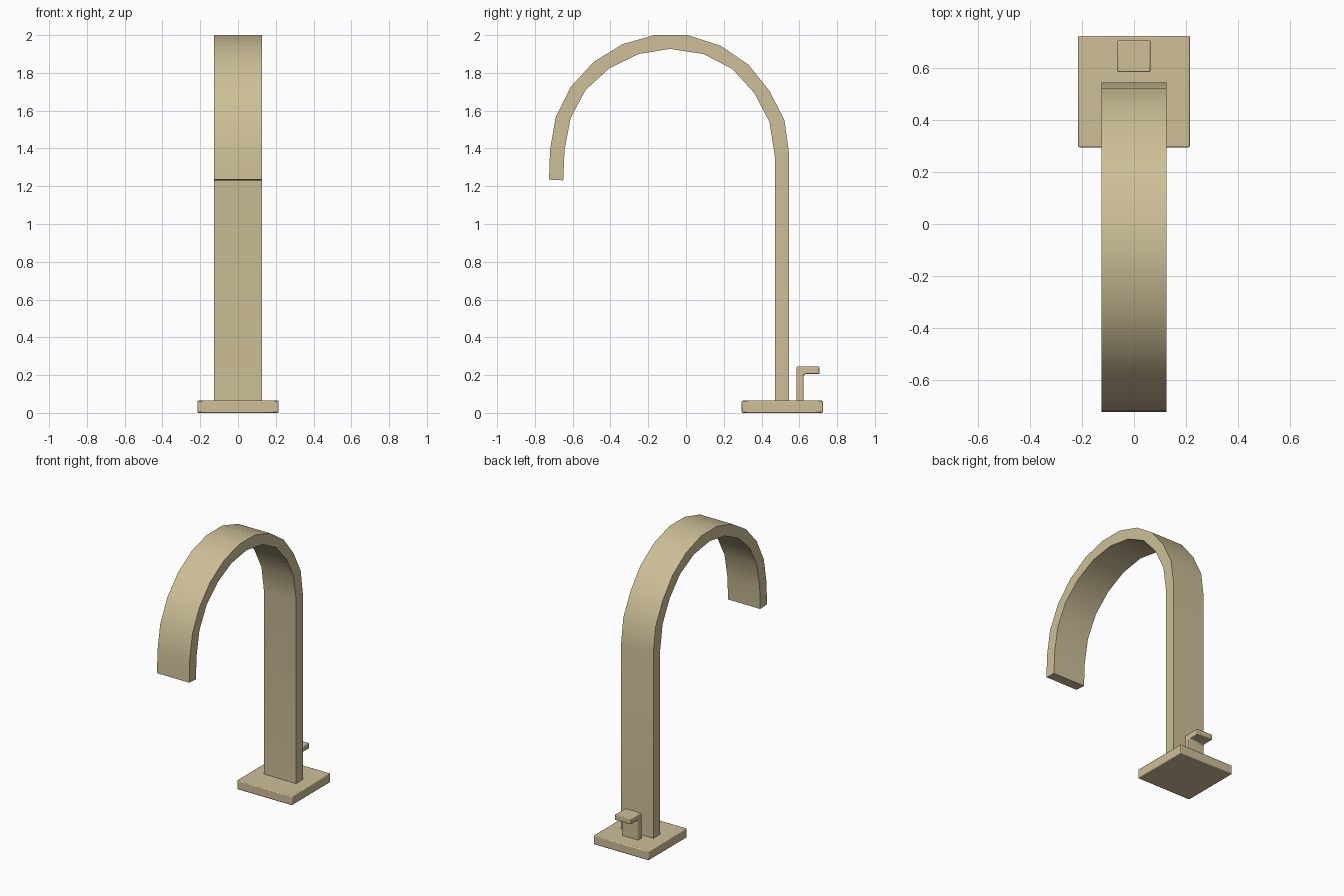
import bpy, bmesh, math

if "Cube" in bpy.data.objects:
    bpy.data.objects.remove(bpy.data.objects["Cube"], do_unlink=True)

# Brushed brass finish shared by every part
brass = bpy.data.materials.new("pale_brass")
brass.use_nodes = True
COLOR = (0.61, 0.52, 0.31, 1.0)
brass.diffuse_color = COLOR
brass.node_tree.nodes["Principled BSDF"].inputs["Base Color"].default_value = COLOR


def extrude_profile(name, profile, half_width, bevel=0.0):
    """Extrude a closed (y, z) profile symmetrically along x."""
    bm = bmesh.new()
    face = bm.faces.new([bm.verts.new((-half_width, y, z)) for y, z in profile])
    out = bmesh.ops.extrude_face_region(bm, geom=[face])
    verts = [v for v in out["geom"] if isinstance(v, bmesh.types.BMVert)]
    bmesh.ops.translate(bm, verts=verts, vec=(2 * half_width, 0, 0))
    bmesh.ops.recalc_face_normals(bm, faces=bm.faces[:])
    mesh = bpy.data.meshes.new(name)
    bm.to_mesh(mesh)
    bm.free()
    mesh.materials.append(brass)
    obj = bpy.data.objects.new(name, mesh)
    bpy.context.collection.objects.link(obj)
    if bevel:
        mod = obj.modifiers.new("edge_rounding", "BEVEL")
        mod.width = bevel
        mod.segments = 2
        mod.limit_method = "ANGLE"
    bpy.ops.object.select_all(action="DESELECT")
    obj.select_set(True)
    bpy.context.view_layer.objects.active = obj
    bpy.ops.object.shade_smooth_by_angle(angle=math.radians(30))
    return obj


# Square base plate
extrude_profile("base_plate",
                [(0.295, 0), (0.725, 0), (0.725, 0.065), (0.295, 0.065)],
                0.215, 0.006)

# Flat gooseneck spout: upright, then an arch ending in an open drop
outer = [(0.545, 0.06), (0.545, 1.376), (0.521, 1.55), (0.442, 1.704),
         (0.331, 1.843), (0.183, 1.944), (0.008, 2.0), (-0.167, 2.0),
         (-0.336, 1.952), (-0.489, 1.858), (-0.611, 1.725), (-0.690, 1.566),
         (-0.720, 1.392), (-0.725, 1.235)]
inner = [(0.470, 0.06), (0.470, 1.36), (0.442, 1.54), (0.362, 1.693),
         (0.246, 1.82), (0.093, 1.90), (-0.085, 1.927), (-0.251, 1.90),
         (-0.405, 1.825), (-0.532, 1.709), (-0.611, 1.561), (-0.643, 1.392),
         (-0.650, 1.231)]
extrude_profile("spout", outer + inner[::-1], 0.126)

# L-shaped lever behind the spout
extrude_profile("lever_handle",
                [(0.585, 0.06), (0.623, 0.06), (0.623, 0.199), (0.631, 0.207),
                 (0.708, 0.207), (0.708, 0.245), (0.585, 0.245)],
                0.063, 0.005)
